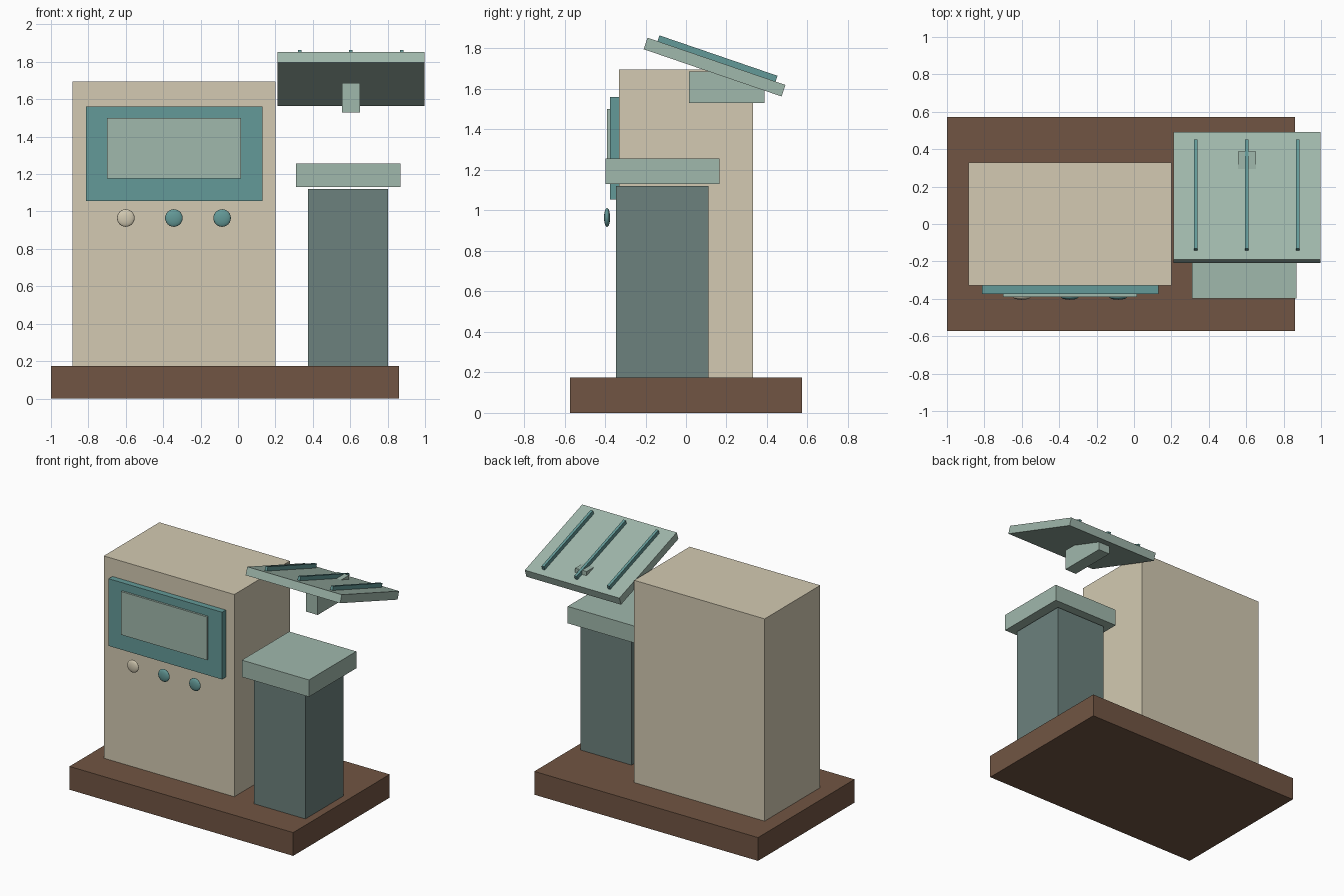
import bpy
import math
from mathutils import Matrix, Vector

cube = bpy.data.objects.get("Cube")
if cube:
    bpy.data.objects.remove(cube, do_unlink=True)


def material(name, rgb):
    """Make a flat material from 0-255 display values."""
    linear = [((c / 255 + 0.055) / 1.055) ** 2.4 for c in rgb] + [1.0]
    mat = bpy.data.materials.new(name)
    mat.use_nodes = True
    mat.diffuse_color = linear
    mat.node_tree.nodes["Principled BSDF"].inputs["Base Color"].default_value = linear
    return mat


beige = material("beige", (211, 202, 178))
brown = material("brown", (113, 85, 67))
teal = material("teal", (100, 154, 152))
sage = material("sage", (160, 184, 172))
slate = material("slate", (108, 129, 125))


def box(name, x, y, z, mat):
    """Box spanning the given (low, high) ranges."""
    bpy.ops.mesh.primitive_cube_add(size=1)
    obj = bpy.context.object
    obj.name = name
    spans = (x, y, z)
    size = [hi - lo for lo, hi in spans]
    centre = [(hi + lo) / 2 for lo, hi in spans]
    obj.data.transform(Matrix.Translation(centre) @ Matrix.Diagonal((*size, 1)))
    obj.data.materials.append(mat)
    return obj


# Base and cabinet
box("base", (-1, 0.86), (-0.573, 0.573), (0, 0.175), brown)
box("cabinet", (-0.885, 0.2), (-0.33, 0.33), (0.175, 1.695), beige)

# Display on the cabinet front
box("display_frame", (-0.813, 0.13), (-0.375, -0.33), (1.055, 1.56), teal)
box("display_screen", (-0.7, 0.015), (-0.39, -0.375), (1.175, 1.5), sage)

# Flattened round knobs
for i, (x, mat) in enumerate(((-0.6, beige), (-0.343, teal), (-0.085, teal))):
    bpy.ops.mesh.primitive_uv_sphere_add(segments=24, ring_count=12, radius=0.047)
    knob = bpy.context.object
    knob.name = f"knob_{i + 1}"
    knob.data.transform(Matrix.Diagonal((1, 0.32, 1, 1)))
    knob.location = (x, -0.39, 0.965)
    knob.data.materials.append(mat)
    bpy.ops.object.shade_smooth()

# Side pedestal with its cap
box("pedestal", (0.375, 0.802), (-0.345, 0.11), (0.175, 1.12), slate)
box("pedestal_cap", (0.31, 0.868), (-0.397, 0.165), (1.13, 1.257), sage)

# Tilted panel with three ribs, modelled flat and then rotated
tilt = Matrix.Translation(Vector((0.603, 0.141, 1.708))) @ Matrix.Rotation(math.radians(-18.9), 4, "X")
panel = [box("tilted_panel", (-0.393, 0.393), (-0.36, 0.36), (-0.03, 0.03), sage)]
for i, x in enumerate((-0.273, 0, 0.272)):
    panel.append(box(f"panel_rib_{i + 1}", (x - 0.01, x + 0.01), (-0.308, 0.308), (0.02, 0.06), teal))
for part in panel:
    part.matrix_world = tilt

# Bracket under the panel
box("panel_bracket", (0.555, 0.652), (0.015, 0.387), (1.53, 1.687), sage)
